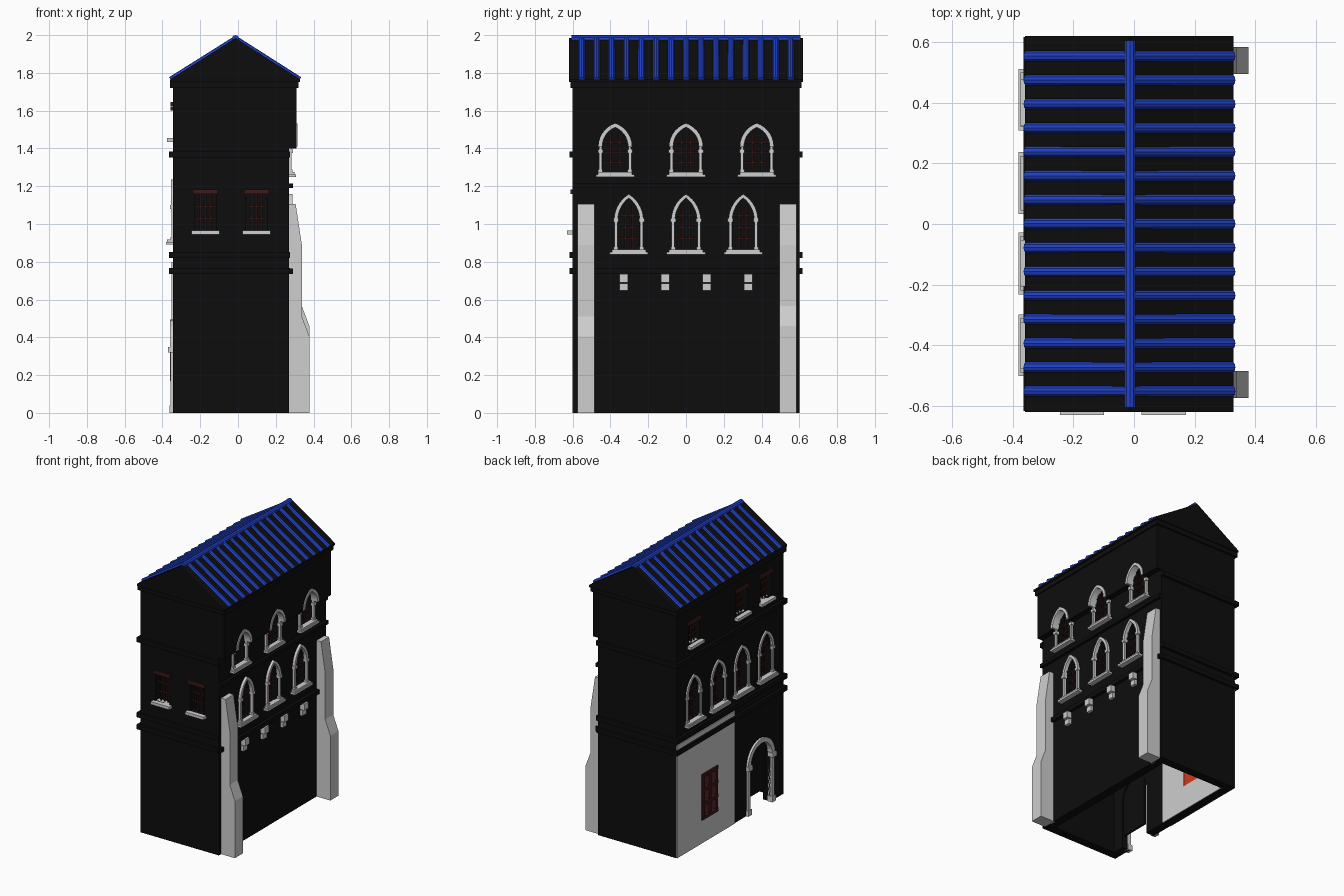
import bpy, bmesh, math
from mathutils import Vector, Matrix

cube = bpy.data.objects.get("Cube")
if cube:
    bpy.data.objects.remove(cube)


def material(name, rgb):
    m = bpy.data.materials.new(name)
    m.use_nodes = True
    m.diffuse_color = (*rgb, 1)
    m.node_tree.nodes["Principled BSDF"].inputs["Base Color"].default_value = (*rgb, 1)
    return m


BLACK = material("black_wall", (0.004, 0.004, 0.004))
STONE = material("pale_stone", (0.62, 0.62, 0.62))
BLUE = material("blue_tile", (0.016, 0.055, 0.6))
BROWN = material("dark_red_wood", (0.05, 0.01, 0.01))
RED = material("red_shutter", (0.65, 0.04, 0.01))

# Wall planes: u runs along a wall, d outward from it, z up
XR, XL, YW = 0.27, -0.345, 0.6
SIDES = {
    "right": lambda u, d, z: (XR + d, u, z),
    "left": lambda u, d, z: (XL - d, u, z),
    "front": lambda u, d, z: (u, -YW - d, z),
    "back": lambda u, d, z: (u, YW + d, z),
}
parts = {}


def part(name, mat):
    return parts.setdefault(name, (bmesh.new(), mat))[0]


def solid(bm, side, pts, d0, d1):
    """Extrude an outline (u, z) on a wall from depth d0 to d1."""
    f = SIDES[side]
    lo = [bm.verts.new(f(u, d0, z)) for u, z in pts]
    hi = [bm.verts.new(f(u, d1, z)) for u, z in pts]
    n = len(pts)
    faces = [bm.faces.new(lo), bm.faces.new(hi[::-1])]
    for i in range(n):
        j = (i + 1) % n
        faces.append(bm.faces.new((lo[i], hi[i], hi[j], lo[j])))
    bmesh.ops.recalc_face_normals(bm, faces=faces)


def block(bm, side, u0, u1, z0, z1, d0, d1):
    solid(bm, side, [(u0, z0), (u1, z0), (u1, z1), (u0, z1)], d0, d1)


def arc(cu, hw, spring, rise, n=7):
    """Points of a pointed or round arch from right spring to left spring."""
    r = (hw * hw + rise * rise) / (2 * hw)
    top = math.asin(min(1, rise / r))
    half = [(hw - r + r * math.cos(top * i / n), spring + r * math.sin(top * i / n))
            for i in range(n + 1)]
    return [(cu + u, z) for u, z in half] + [(cu - u, z) for u, z in half[-2::-1]]


def arch_outline(cu, hw, base, spring, rise):
    return [(cu - hw, base), (cu + hw, base)] + arc(cu, hw, spring, rise)


def arch_ring(bm, side, cu, hw, t, spring, rise, d0, d1):
    inner, outer = arc(cu, hw - t, spring, rise - t), arc(cu, hw, spring, rise)
    for i in range(len(inner) - 1):
        solid(bm, side, [inner[i], outer[i], outer[i + 1], inner[i + 1]], d0, d1)


def bars(side, cu, hw, z0, z1, rows, cols):
    bm = part(side + "_window_bars", BROWN)
    for i in range(cols):
        u = cu + hw * (2 * (i + 1) / (cols + 1) - 1)
        block(bm, side, u - .004, u + .004, z0, z1, -.03, -.022)
    for i in range(rows):
        z = z0 + (z1 - z0) * (i + 1) / (rows + 1)
        block(bm, side, cu - hw, cu + hw, z - .004, z + .004, -.03, -.02)


cutters, jetty_cutters = bmesh.new(), bmesh.new()


def arched_window(side, cu, hw, sill, cap, spring, rise, depth, ring_depth):
    t = .02
    bm = part(side + "_arched_window_stone", STONE)
    arch_ring(bm, side, cu, hw, t, spring, rise, -.005, ring_depth)
    for s in (-1, 1):
        a = cu + s * (hw - t / 2)
        block(bm, side, a - .008, a + .008, sill, spring, -.005, depth)
        block(bm, side, a - .014, a + .014, cap - .01, cap + .01, -.005, depth + .006)
        block(bm, side, a - .012, a + .012, sill, sill + .014, -.005, depth + .004)
    block(bm, side, cu - .09, cu + .09, sill - .012, sill, -.005, .03)
    block(bm, side, cu - .102, cu + .102, sill - .026, sill - .012, -.005, .036)
    solid(cutters, side, arch_outline(cu, hw - t, sill, spring, rise - t), -.05, .02)
    bars(side, cu, hw - t, sill, spring + .6 * rise, 3, 2)


def square_window(side, cu, hw, z0, z1):
    block(part(side + "_lintels", BROWN), side, cu - hw - .01, cu + hw + .01, z1, z1 + .022, -.04, .012)
    block(part(side + "_sills", STONE), side, cu - hw - .017, cu + hw + .017, z0 - .02, z0, -.04, .03)
    block(cutters, side, cu - hw, cu + hw, z0, z1, -.05, .02)
    bars(side, cu, hw, z0, z1, 2, 3)


# Windows on every storey
for y in (-.375, 0, .375):
    arched_window("right", y, .088, 1.275, 1.385, 1.41, .122, .014, .046)
    solid(jetty_cutters, "right", arch_outline(y, .082, 1.3, 1.41, .116), -.02, .1)
for y in (-.303, 0, .303):
    arched_window("right", y, .078, .865, 1.02, 1.02, .138, .016, .018)
for y in (-.4, -.13, .135, .41):
    arched_window("left", y, .085, .918, 1.09, 1.1, .135, .008, .01)
for x in (-.172, .098):
    square_window("front", x, .056, .965, 1.16)
for y, top in ((-.4, 1.625), (-.13, 1.625), (.4, 1.6)):
    square_window("left", y, .06, 1.455, top)

# Entrance with arch, jambs and a plain leaf
DY = -.335
door = part("door_surround", STONE)
arch_ring(door, "left", DY, .15, .032, .345, .15, -.02, .015)
for s in (-1, 1):
    a = DY + s * .134
    block(door, "left", a - .014, a + .014, 0, .345, -.02, .012)
    block(door, "left", a - .022, a + .022, .32, .35, -.02, .026)
    block(door, "left", a - .02, a + .02, 0, .04, -.02, .018)
solid(cutters, "left", arch_outline(DY, .12, -.02, .345, .12), -.1, .02)
block(part("door_leaf", BLACK), "left", DY - .12, DY + .085, .09, .46, -.05, -.035)

# Ground floor shuttered window
WY, W0, W1 = .24, .18, .48
window_cut = bmesh.new()
for bm in (cutters, window_cut):
    block(bm, "left", WY - .075, WY + .075, W0, W1, -.1, .04)
frame = part("shutter_frame", BROWN)
for u in (-.075, 0, .075):
    block(frame, "left", WY + u - .013, WY + u + .013, W0, W1, -.035, .014)
for z in (W0, .28, .38, W1):
    block(frame, "left", WY - .088, WY + .088, z - .012, z + .012, -.035, .016)
block(part("shutter_panel", RED), "left", WY - .075, WY + .075, W0, W1, -.06, -.02)
for z in (.23, .33, .43):
    block(part("shutter_panes", STONE), "left", WY - .055, WY - .02, z - .03, z + .03, -.03, -.015)

# Walls, plaster and jettied storey
block(part("walls", BLACK), "front", XL, XR, 0, 1.75, 0, -2 * YW)
block(part("plaster_panel", STONE), "left", -.05, .599, .001, .8, -.064, .006)
block(part("jettied_storey", BLACK), "right", -YW, YW, 1.4, 1.755, 0, .04)

# String courses and eaves cornice
course = part("string_courses", BLACK)
for z in (.75, .835, 1.368):
    for side in ("front", "back"):
        block(course, side, XL - .02, XR + .005, z - .016, z + .016, -.01, .018)
    block(course, "left", -YW, YW, z - .016, z + .016, -.01, .02)
block(course, "right", -YW, YW, .735, .765, -.01, .022)
block(course, "right", -YW, YW, 1.19, 1.215, -.01, .02)
block(part("eaves_cornice", BLACK), "front", -.36, .32, 1.72, 1.757, .012, -2 * YW - .012)

# Corbels under the windows
corbels = part("corbels", STONE)
for y in (-.33, -.11, .11, .33):
    block(corbels, "right", y - .022, y + .022, .69, .735, -.01, .035)
    block(corbels, "right", y - .022, y + .022, .648, .684, -.01, .02)

# Stepped buttresses
for name, y0, y1, low in (("front", -.575, -.485, .405), ("rear", .495, .585, .46)):
    prof = [(XR - .01, 0), (.378, 0), (.378, low), (.338, low + .105),
            (.338, .89), (.305, 1.107), (XR - .01, 1.107)]
    solid(part(name + "_buttress", STONE), "front", prof, -YW - y0, -YW - y1)

# Roof with rows of round tiles
RX, RZ = -.013, 1.985
roof = [(-.36, 1.752), (.328, 1.752), (.328, 1.765), (RX, RZ), (-.36, 1.765)]
solid(part("roof_slab", BLACK), "front", roof, .02, -2 * YW - .02)


def tube(bm, a, b, r):
    a, b = Vector(a), Vector(b)
    m = Matrix.Translation((a + b) / 2) @ (b - a).to_track_quat("Z", "Y").to_matrix().to_4x4()
    bmesh.ops.create_cone(bm, cap_ends=True, segments=10, radius1=r, radius2=r,
                          depth=(b - a).length, matrix=m)


tiles = part("roof_tiles", BLUE)
for i in range(15):
    y = -.552 + .079 * i
    for x in (-.355, .325):
        tube(tiles, (RX, y, RZ - .008), (x, y, 1.762), .018)
tube(part("ridge_tiles", BLUE), (RX, -.605, 1.981), (RX, .605, 1.981), .019)


def to_object(name, bm, mat=None):
    mesh = bpy.data.meshes.new(name)
    bm.to_mesh(mesh)
    bm.free()
    if mat:
        mesh.materials.append(mat)
    ob = bpy.data.objects.new(name, mesh)
    bpy.context.scene.collection.objects.link(ob)
    return ob


objects = {name: to_object(name, bm, mat) for name, (bm, mat) in parts.items()}


def cut(target, bm):
    """Subtract a helper mesh from a part and bake the result."""
    tool = to_object("cutter", bm)
    tool.hide_render = True
    mod = target.modifiers.new("cut", "BOOLEAN")
    mod.operation, mod.solver, mod.object = "DIFFERENCE", "EXACT", tool
    bpy.context.view_layer.update()
    baked = bpy.data.meshes.new_from_object(
        target.evaluated_get(bpy.context.evaluated_depsgraph_get()))
    target.modifiers.clear()
    target.data = baked
    bpy.data.objects.remove(tool)


# Hollow the walls, leaving the base open, then cut the openings
hollow = bmesh.new()
block(hollow, "front", XL + .06, XR - .06, -.1, 1.7, -.06, .06 - 2 * YW)
cut(objects["walls"], hollow)
cut(objects["walls"], cutters)
cut(objects["plaster_panel"], window_cut)
cut(objects["jettied_storey"], jetty_cutters)
